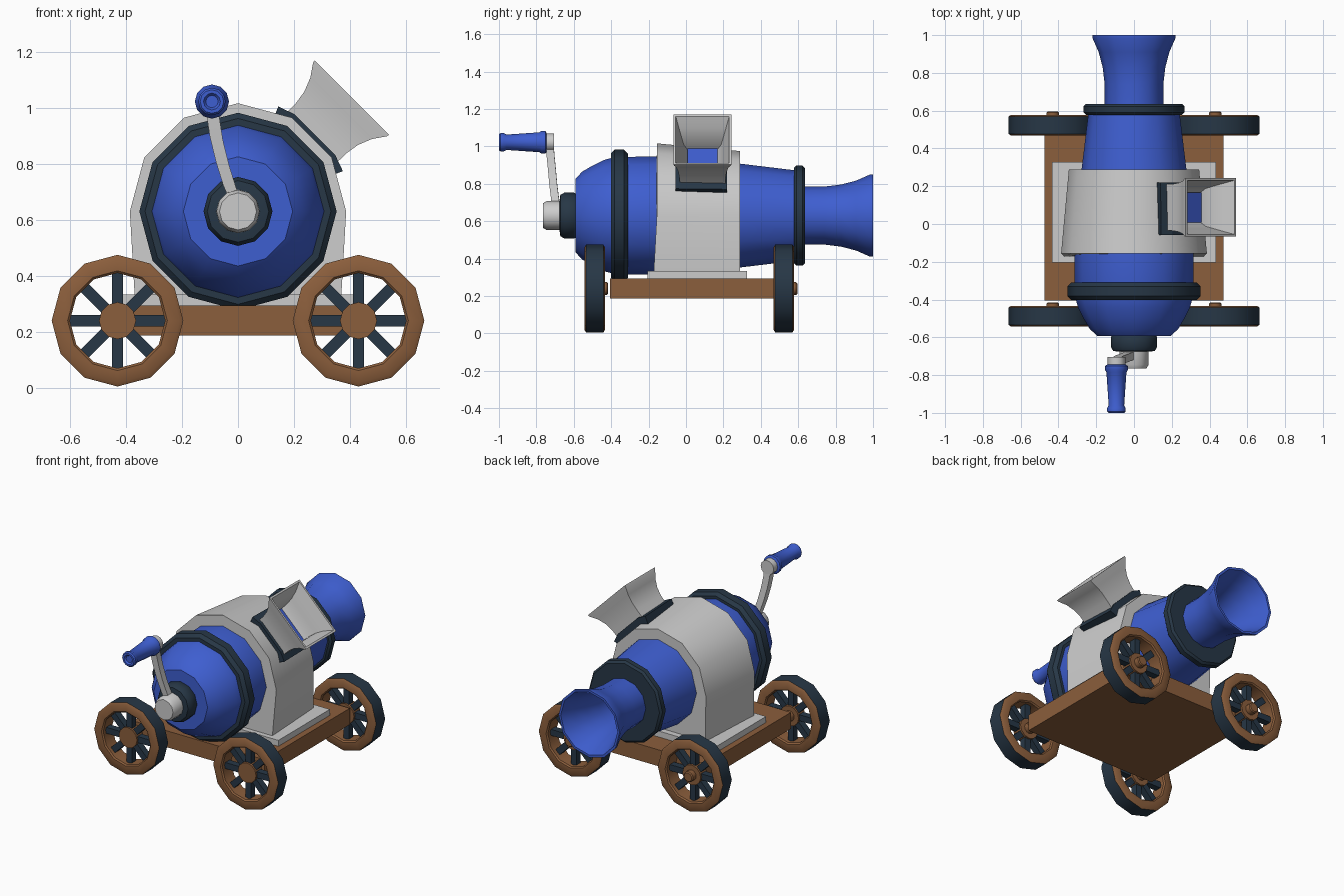
import bpy, bmesh, math
from mathutils import Vector, Matrix

if "Cube" in bpy.data.objects:
    bpy.data.objects.remove(bpy.data.objects["Cube"])


def material(name, rgb):
    m = bpy.data.materials.new(name)
    m.diffuse_color = (*rgb, 1)
    m.use_nodes = True
    m.node_tree.nodes["Principled BSDF"].inputs["Base Color"].default_value = m.diffuse_color
    return m


BLUE = material("blue", (0.048, 0.112, 0.63))
BROWN = material("brown", (0.258, 0.112, 0.045))
DARK = material("dark_blue", (0.02, 0.038, 0.061))
AXIS_Z = 0.63  # height of the barrel axis


def finish(bm, name, mats, loc=(0, 0, 0), smooth=None, rot_y=0):
    bmesh.ops.recalc_face_normals(bm, faces=bm.faces)
    me = bpy.data.meshes.new(name)
    bm.to_mesh(me)
    bm.free()
    for m in mats:
        if m:
            me.materials.append(m)
    ob = bpy.data.objects.new(name, me)
    bpy.context.collection.objects.link(ob)
    ob.location = loc
    ob.rotation_euler = (0, rot_y, 0)
    if smooth:
        bpy.ops.object.select_all(action='DESELECT')
        ob.select_set(True)
        bpy.context.view_layer.objects.active = ob
        bpy.ops.object.shade_smooth_by_angle(angle=math.radians(smooth))
    return ob


def add_loft(bm, rings, closed=False, slots=None):
    """Skin a list of rings; closed joins last to first, otherwise the ends are capped."""
    vr = [[bm.verts.new(p) for p in r] for r in rings]
    n = len(vr[0])
    for i in range(len(vr) - (0 if closed else 1)):
        a, b = vr[i], vr[(i + 1) % len(vr)]
        for k in range(n):
            f = bm.faces.new((a[k], a[(k + 1) % n], b[(k + 1) % n], b[k]))
            if slots:
                f.material_index = slots[i]
    if not closed:
        bm.faces.new(vr[0])
        bm.faces.new(vr[-1])


def circle(r, y, n=12):
    return [(r * math.sin(2 * math.pi * k / n), y, r * math.cos(2 * math.pi * k / n)) for k in range(n)]


def lathe(name, profile, mat, loc=(0, 0, AXIS_Z), closed=False):
    """Turn a profile of (radius, y) about the y axis."""
    bm = bmesh.new()
    add_loft(bm, [circle(r, y) for r, y in profile], closed)
    return finish(bm, name, [mat], loc, 38)


def add_box(bm, lo, hi, matrix=Matrix(), slot=0):
    lo, hi = Vector(lo), Vector(hi)
    m = matrix @ Matrix.Translation((lo + hi) / 2) @ Matrix.Diagonal((*(hi - lo), 1))
    for v in bmesh.ops.create_cube(bm, size=1, matrix=m)["verts"]:
        for f in v.link_faces:
            f.material_index = slot


def box(name, lo, hi, mat, **kw):
    bm = bmesh.new()
    add_box(bm, lo, hi)
    return finish(bm, name, [mat], **kw)


def loft(name, rings, mat, **kw):
    bm = bmesh.new()
    add_loft(bm, rings)
    return finish(bm, name, [mat], **kw)


# Cart deck and saddle base
box("deck", (-0.475, -0.405, 0.187), (0.475, 0.475, 0.294), BROWN)
box("saddle_base", (-0.435, -0.205, 0.29), (0.435, 0.327, 0.333), None)


# Wheels: rim with dark tread, spokes, hub and axle stub
def wheel(name, x, y):
    bm = bmesh.new()
    rim = [(0.17, -0.046), (0.178, -0.054), (0.222, -0.054), (0.235, -0.046),
           (0.235, 0.046), (0.222, 0.054), (0.178, 0.054), (0.17, 0.046)]
    add_loft(bm, [circle(r, d) for r, d in rim], True, [0, 0, 0, 1, 0, 0, 0, 0])
    for k in range(8):
        turn = Matrix.Rotation(k * math.pi / 4, 4, 'Y')
        add_box(bm, (-0.02, -0.022, 0.04), (0.02, 0.022, 0.18), turn, 1)
    add_loft(bm, [circle(0.066, -0.034), circle(0.066, 0.034)])
    add_loft(bm, [circle(0.034, 0.03), circle(0.034, 0.066), circle(0.028, 0.072)])
    finish(bm, name, [BROWN, DARK], (x, y, 0.24), 35)


for side, x in (("left", -0.43), ("right", 0.43)):
    for end, y in (("front", -0.488), ("back", 0.523)):
        wheel(f"{end}_{side}_wheel", x, y)

# Barrel with domed rear, flared muzzle and hollow bore
lathe("barrel", [(0.195, -0.592), (0.235, -0.555), (0.267, -0.50), (0.297, -0.44), (0.313, -0.38),
                 (0.316, -0.17), (0.31, 0.0), (0.278, 0.285), (0.24, 0.60)], BLUE)
lathe("muzzle", [(0.155, 0.59), (0.155, 0.74), (0.166, 0.83), (0.187, 0.91), (0.22, 0.985), (0.22, 1.0),
                 (0.205, 1.0), (0.17, 0.91), (0.145, 0.82), (0.13, 0.72), (0.13, 0.60)], BLUE)


# Hoops round the barrel
def hoop(name, r_in, r_out, y0, y1):
    c = (y1 - y0) * 0.22
    lathe(name, [(r_in, y0), (r_out - c, y0), (r_out, y0 + c), (r_out, y1 - c),
                 (r_out - c, y1), (r_in, y1)], DARK, closed=True)


hoop("rear_hoop", 0.30, 0.352, -0.402, -0.31)
hoop("muzzle_hoop", 0.15, 0.267, 0.577, 0.636)

# Crank boss and hub
lathe("crank_boss", [(0.115, -0.585), (0.123, -0.60), (0.123, -0.65), (0.11, -0.672), (0.08, -0.676)], DARK)
lathe("crank_hub", [(0.078, -0.66), (0.077, -0.745), (0.066, -0.765)], None)

# Crank arm: a curved tapering bar
path = [(0.0, -0.695, 0.65), (-0.03, -0.70, 0.72), (-0.055, -0.71, 0.80), (-0.077, -0.718, 0.89),
        (-0.088, -0.725, 0.96), (-0.093, -0.728, 1.02)]
loft("crank_arm", [[(x - 0.023, y - 0.021, z + 0.004), (x + 0.023, y - 0.021, z - 0.004),
                    (x + 0.023, y + 0.021, z - 0.004), (x - 0.023, y + 0.021, z + 0.004)]
                   for x, y, z in path], None, smooth=35)

# Crank handle
GRIP = (-0.093, 0, 1.022)
lathe("crank_eye", [(0.047, -0.75), (0.047, -0.705)], None, GRIP)
lathe("crank_handle", [(0.05, -0.745), (0.061, -0.752), (0.061, -0.772), (0.053, -0.785), (0.041, -0.96),
                       (0.049, -0.975), (0.049, -0.992), (0.042, -1.0), (0.03, -1.0), (0.022, -0.99)],
      BLUE, GRIP)


# Hood over the barrel: arch narrowing toward the muzzle
def arch(r, foot, y_top, y_foot):
    pts = [(r * math.sin(math.radians(a)), y_top, AXIS_Z + r * math.cos(math.radians(a)))
           for a in range(-90, 91, 30)]
    return pts + [(foot, y_foot, 0.3), (-foot, y_foot, 0.3)]


loft("hood", [arch(0.386, 0.367, -0.156, -0.174), arch(0.345, 0.342, 0.288, 0.288)], None, smooth=35)


# Curved plate under the hopper
def band(r_in, r_out, y):
    angles = (21, 30, 60, 69)
    line = [(r_in, a) for a in angles] + [(r_out, a) for a in reversed(angles)]
    return [(r * math.sin(math.radians(a)), y, AXIS_Z + r * math.cos(math.radians(a))) for r, a in line]


loft("hopper_plate", [band(0.33, 0.401, -0.057), band(0.33, 0.392, 0.219)], DARK)

# Flared square hopper, tilted 45 degrees
sections = [(0.36, 0.126, 0.122), (0.42, 0.127, 0.124), (0.47, 0.135, 0.13), (0.52, 0.155, 0.14),
            (0.565, 0.186, 0.153), (0.575, 0.188, 0.155), (0.575, 0.176, 0.143), (0.52, 0.143, 0.126),
            (0.47, 0.124, 0.112), (0.42, 0.116, 0.10), (0.385, 0.114, 0.08)]
tilt = dict(loc=(0, 0.088, AXIS_Z), rot_y=math.radians(45))
loft("hopper", [[(-s, -w, d), (s, -w, d), (s, w, d), (-s, w, d)] for d, s, w in sections],
     None, smooth=35, **tilt)
box("hopper_opening", (-0.114, -0.08, 0.37), (0.114, 0.08, 0.393), BLUE, **tilt)
